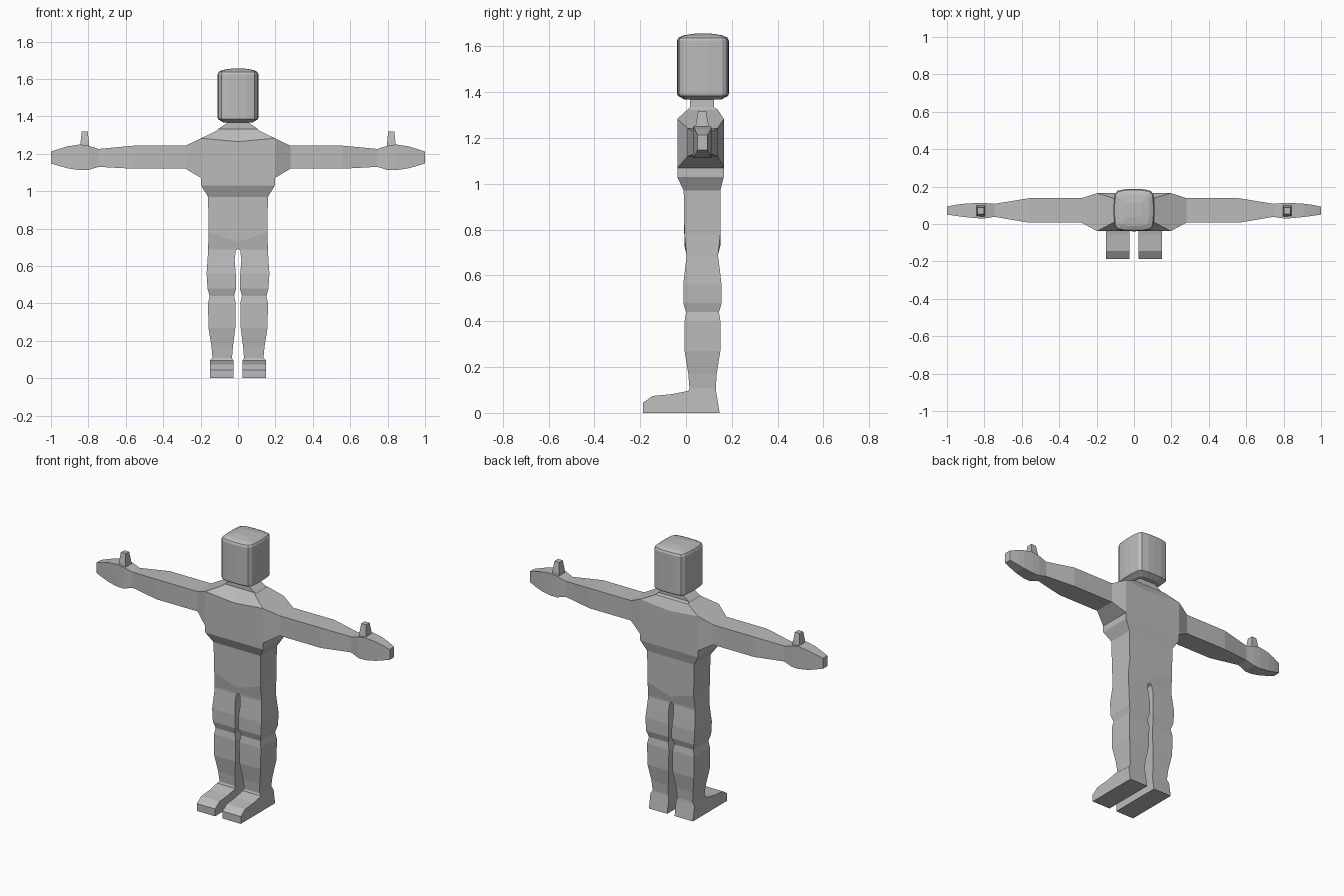
import bpy
import bmesh

cube = bpy.data.objects.get("Cube")
if cube:
    bpy.data.objects.remove(cube, do_unlink=True)

GREY = (0.5, 0.5, 0.5, 1.0)
mat = bpy.data.materials.new("plain grey")
mat.use_nodes = True
mat.diffuse_color = GREY
mat.node_tree.nodes["Principled BSDF"].inputs["Base Color"].default_value = GREY


def loft(name, rings, start_cap=True, end_cap=True, mirror=False, drop=None):
    """Skin a series of equal-length rings, with optional caps and mirroring."""
    bm = bmesh.new()
    loops = [[bm.verts.new(p) for p in ring] for ring in rings]
    n = len(loops[0])
    for a, b in zip(loops, loops[1:]):
        for i in range(n):
            j = (i + 1) % n
            bm.faces.new((a[i], a[j], b[j], b[i]))
    if start_cap:
        bm.faces.new(loops[0][::-1])
    if end_cap:
        bm.faces.new(loops[-1])
    bmesh.ops.recalc_face_normals(bm, faces=bm.faces)
    if drop:
        hidden = [f for f in bm.faces if drop(f)]
        bmesh.ops.delete(bm, geom=hidden, context='FACES')
    mesh = bpy.data.meshes.new(name)
    bm.to_mesh(mesh)
    bm.free()
    mesh.materials.append(mat)
    obj = bpy.data.objects.new(name, mesh)
    bpy.context.collection.objects.link(obj)
    if mirror:
        obj.modifiers.new("other side", 'MIRROR')
    return obj


def torso_ring(z, w, y0, y1, dip=0.0):
    """Horizontal ring with centre points that may dip."""
    return [(-w, y0, z), (0, y0, z - dip), (w, y0, z),
            (w, y1, z), (0, y1, z - dip), (-w, y1, z)]


def leg_ring(z, x0, x1, y0, y1, dip=0.0):
    return [(x0, y0, z - dip), (x1, y0, z), (x1, y1, z), (x0, y1, z - dip)]


def arm_ring(x, y0, y1, z0, z1):
    return [(x, y0, z0), (x, y1, z0), (x, y1, z1), (x, y0, z1)]


# Torso from the hips to the neck, open where the arms join
SHOULDER = arm_ring(0.197, -0.038, 0.165, 1.07, 1.283)
loft("torso", [torso_ring(*r) for r in (
    (0.78, 0.157, -0.007, 0.15, 0.05),
    (0.97, 0.16, -0.01, 0.15),
    (1.03, 0.197, -0.038, 0.165),
    (1.07, 0.197, -0.038, 0.165),
    (1.283, 0.197, -0.038, 0.165, 0.018),
    (1.325, 0.11, 0.008, 0.138),
    (1.333, 0.105, 0.017, 0.122),
    (1.375, 0.045, 0.017, 0.122))],
    start_cap=False, end_cap=False,
    drop=lambda f: abs(f.normal.x) > 0.9 and 1.1 < f.calc_center_median().z < 1.25)

# Arms and mitten hands
loft("arms", [SHOULDER] + [arm_ring(*r) for r in (
    (0.28, 0.007, 0.138, 1.12, 1.243),
    (0.56, 0.007, 0.138, 1.12, 1.243),
    (0.745, 0.038, 0.108, 1.13, 1.226),
    (0.80, 0.03, 0.112, 1.113, 1.243),
    (0.845, 0.031, 0.112, 1.112, 1.25),
    (0.91, 0.038, 0.108, 1.122, 1.24),
    (0.95, 0.043, 0.103, 1.133, 1.228),
    (1.0, 0.05, 0.093, 1.148, 1.212))],
    start_cap=False, mirror=True)

# Thumbs
loft("thumbs", [leg_ring(*r) for r in (
    (1.235, 0.795, 0.843, 0.04, 0.1),
    (1.26, 0.797, 0.842, 0.043, 0.098),
    (1.318, 0.803, 0.836, 0.053, 0.087))],
    start_cap=False, mirror=True)

# Legs with knee and calf bulges
loft("legs", [leg_ring(*r) for r in (
    (0.78, 0, 0.157, -0.007, 0.15, 0.05),
    (0.692, 0.0, 0.16, 0.002, 0.14),
    (0.682, 0.012, 0.16, 0.002, 0.14),
    (0.63, 0.018, 0.163, -0.004, 0.147),
    (0.56, 0.012, 0.168, -0.012, 0.155),
    (0.48, 0.01, 0.163, -0.012, 0.156),
    (0.44, 0.021, 0.152, 0.0, 0.144),
    (0.40, 0.012, 0.16, -0.006, 0.15),
    (0.27, 0.014, 0.158, -0.006, 0.15),
    (0.17, 0.027, 0.142, 0.01, 0.134),
    (0.108, 0.032, 0.136, 0.015, 0.13))],
    start_cap=False, end_cap=False, mirror=True)

# Feet: side profile swept across, pinched at the ankle
FOOT = [(0.147, 0), (-0.187, 0), (-0.187, 0.045), (-0.145, 0.074),
        (-0.06, 0.082), (0.01, 0.096), (0.015, 0.108), (0.13, 0.108), (0.132, 0.09)]


def foot_ring(x, ankle_x):
    return [(ankle_x if z > 0.1 else x, y, z) for y, z in FOOT]


loft("feet", [foot_ring(0.025, 0.032), foot_ring(0.15, 0.136)], mirror=True)

# Head: rounded block built from one quarter outline
QUARTER = [(0, 1), (0.45, 0.99), (0.82, 0.92), (0.95, 0.75), (1, 0.25)]
HALF = QUARTER + [(x, -y) for x, y in reversed(QUARTER)]
OUTLINE = HALF + [(-x, y) for x, y in reversed(HALF[1:-1])]


def head_ring(z, s):
    return [(0.109 * s * x, 0.074 + 0.113 * s * y, z) for x, y in OUTLINE]


loft("head", [head_ring(*r) for r in (
    (1.367, 0.7), (1.384, 0.97), (1.392, 1.0), (1.625, 1.0),
    (1.637, 0.95), (1.648, 0.75), (1.655, 0.35))])
